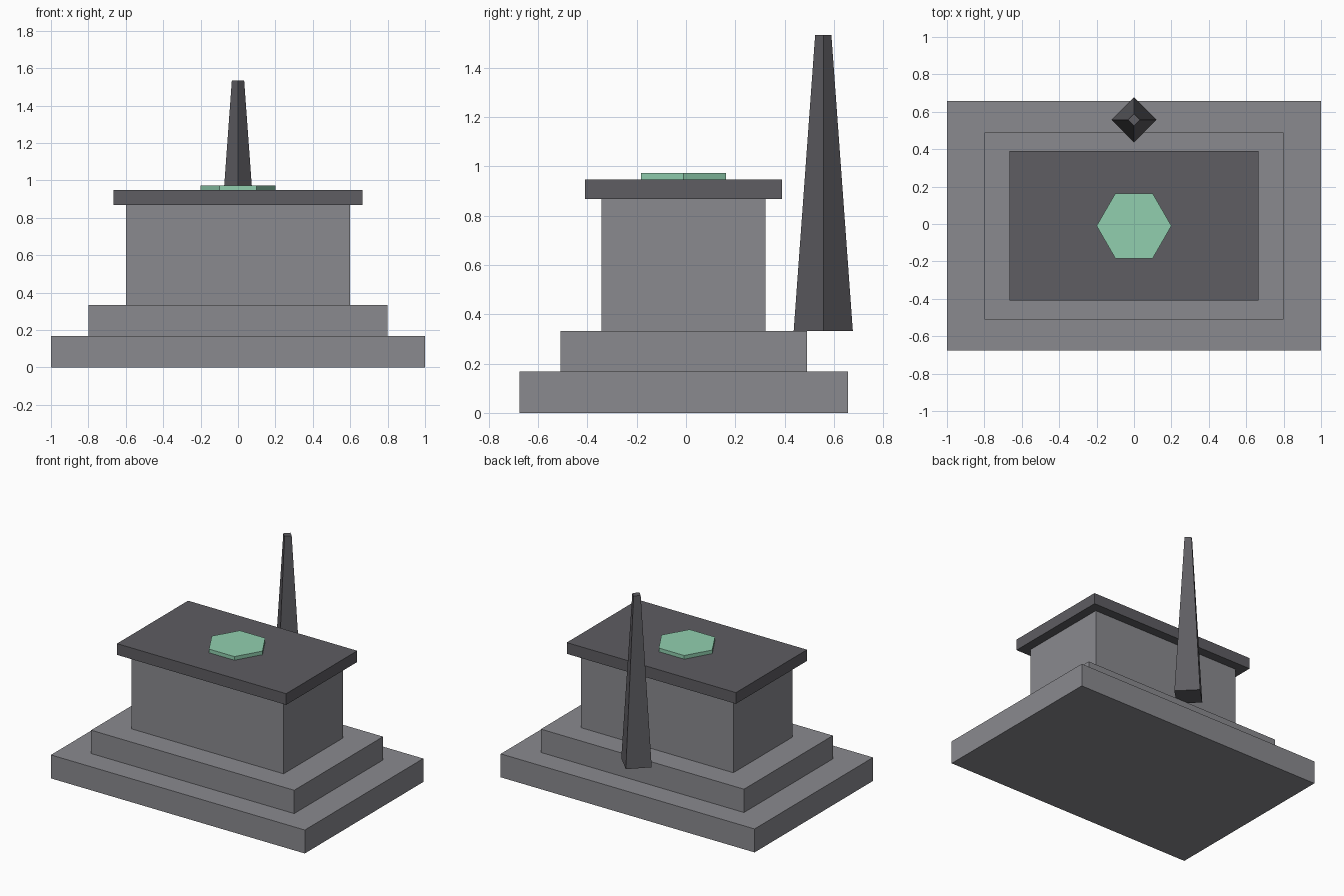
import bpy, math

if "Cube" in bpy.data.objects:
    bpy.data.objects.remove(bpy.data.objects["Cube"])


def material(name, rgb):
    # sRGB 0-255 to linear
    lin = [((c / 255 + 0.055) / 1.055) ** 2.4 for c in rgb]
    m = bpy.data.materials.new(name)
    m.diffuse_color = (*lin, 1)
    m.use_nodes = True
    m.node_tree.nodes["Principled BSDF"].inputs["Base Color"].default_value = m.diffuse_color
    return m


stone = material("grey stone", (138, 138, 143))
dark = material("dark stone", (94, 93, 98))
green = material("pale green", (145, 207, 175))
CY = -0.01  # centre line of the stacked slabs


def slab(name, sx, sy, z0, z1, mat):
    bpy.ops.mesh.primitive_cube_add(size=1, location=(0, CY, (z0 + z1) / 2))
    ob = bpy.context.object
    ob.name = name
    ob.scale = (sx, sy, z1 - z0)
    ob.data.materials.append(mat)


def prism(name, sides, r0, r1, y, z0, z1, mat, turn):
    bpy.ops.mesh.primitive_cone_add(vertices=sides, radius1=r0, radius2=r1,
                                    depth=z1 - z0, location=(0, y, (z0 + z1) / 2),
                                    rotation=(0, 0, turn))
    ob = bpy.context.object
    ob.name = name
    ob.data.materials.append(mat)


# Stepped plinth and main block
slab("base_step", 2.0, 1.333, 0, 0.167, stone)
slab("upper_step", 1.6, 1.0, 0.167, 0.333, stone)
slab("main_block", 1.2, 0.667, 0.333, 0.867, stone)
slab("top_slab", 1.333, 0.8, 0.867, 0.947, dark)

# Hexagonal plate with corners pointing sideways
prism("hexagon_plate", 6, 0.2, 0.2, CY, 0.947, 0.973, green, math.pi / 6)

# Tapered four-sided spire behind the block
prism("spire", 4, 0.12, 0.033, 0.557, 0.333, 1.533, dark, 0)
